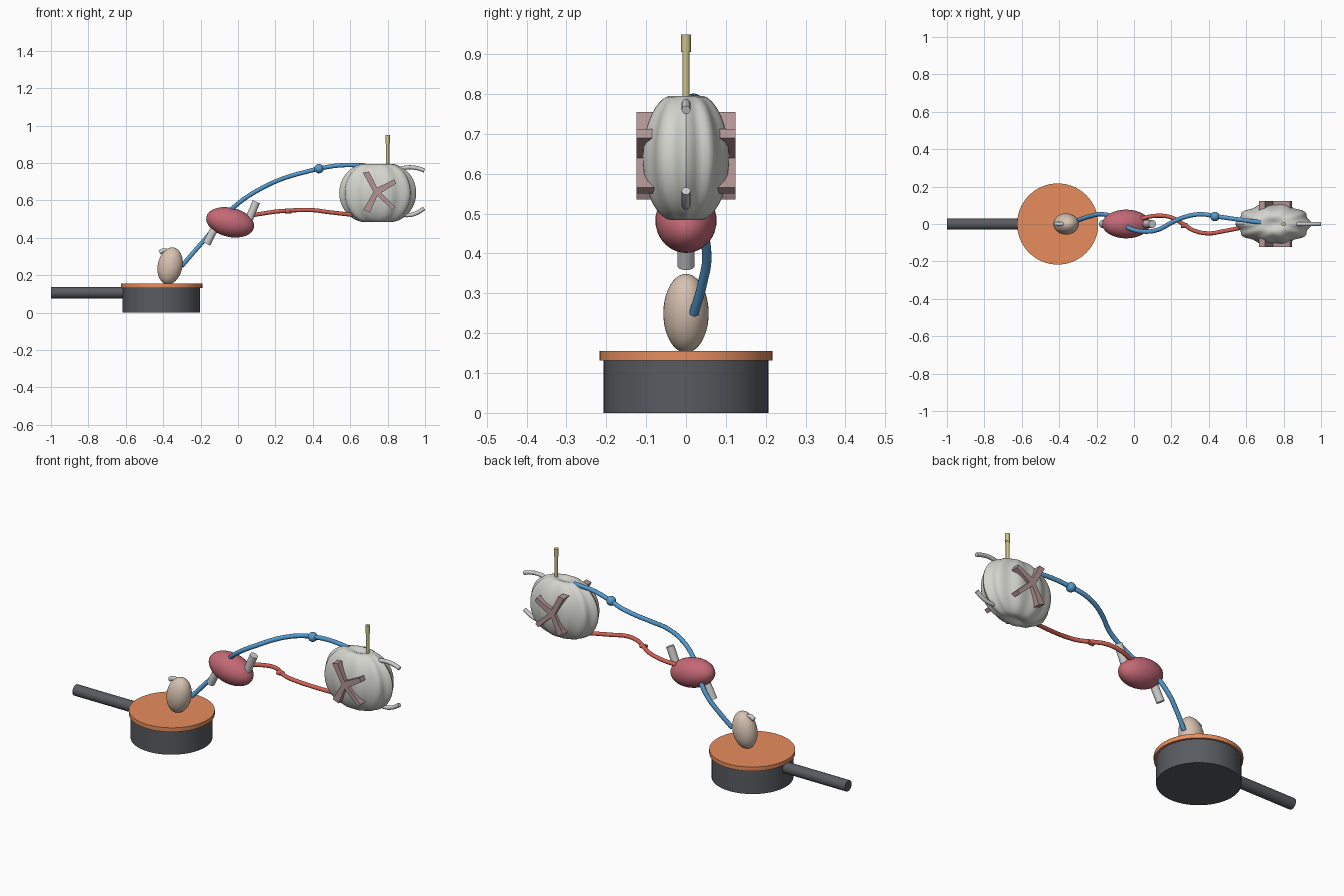
import bpy, bmesh, math
from mathutils import Vector

if "Cube" in bpy.data.objects:
    bpy.data.objects.remove(bpy.data.objects["Cube"])

def mat(name, c):
    m = bpy.data.materials.new(name)
    m.diffuse_color = (*c, 1)
    m.use_nodes = True
    m.node_tree.nodes["Principled BSDF"].inputs["Base Color"].default_value = m.diffuse_color
    return m

DARK = mat("dark_grey", (.10, .105, .12))
ORANGE = mat("orange", (.80, .27, .11))
TAN = mat("tan", (.68, .54, .44))
ROSE = mat("rose", (.55, .14, .18))
BLUE = mat("blue", (.09, .33, .63))
RED = mat("red", (.65, .12, .09))
WHITE = mat("off_white", (.66, .66, .62))
MAUVE = mat("mauve", (.44, .30, .29))
YELLOW = mat("yellow", (.62, .54, .24))

def finish(o, name, m, smooth=True):
    o.name = name
    if m:
        o.data.materials.append(m)
    if smooth:
        bpy.ops.object.select_all(action='DESELECT')
        o.select_set(True)
        bpy.context.view_layer.objects.active = o
        bpy.ops.object.shade_smooth_by_angle(angle=math.radians(35))
    return o

def rod(name, a, b, r, m, n=32):
    a, b = Vector(a), Vector(b)
    bpy.ops.mesh.primitive_cylinder_add(vertices=n, radius=r, depth=(b - a).length, location=(a + b) / 2)
    o = bpy.context.object
    o.rotation_euler = (b - a).to_track_quat('Z', 'Y').to_euler()
    return finish(o, name, m)

def ball(name, loc, radii, m, tilt=0):
    bpy.ops.mesh.primitive_uv_sphere_add(segments=32, ring_count=20, radius=1, location=loc, rotation=(0, math.radians(tilt), 0))
    o = bpy.context.object
    o.scale = radii
    return finish(o, name, m)

def tube(name, pts, r, m):
    cu = bpy.data.curves.new(name, 'CURVE')
    cu.dimensions = '3D'
    cu.bevel_depth, cu.bevel_resolution, cu.resolution_u = r, 4, 8
    cu.use_fill_caps = True
    s = cu.splines.new('BEZIER')
    s.bezier_points.add(len(pts) - 1)
    for p, co in zip(s.bezier_points, pts):
        p.co = co
        p.handle_left_type = p.handle_right_type = 'AUTO'
    o = bpy.data.objects.new(name, cu)
    bpy.context.collection.objects.link(o)
    cu.materials.append(m) if m else None
    return o

# Pan with lid and handle
rod("pan_base", (-.41, 0, 0), (-.41, 0, .132), .207, DARK, 64)
rod("pan_lid", (-.408, 0, .132), (-.408, 0, .155), .217, ORANGE, 64)
rod("pan_handle", (-1, 0, .107), (-.58, 0, .107), .03, DARK)

# Egg with small spout
ball("egg", (-.363, 0, .25), (.066, .057, .1), TAN, 12)
tube("egg_spout", [(-.42, 0, .322), (-.40, 0, .332), (-.365, 0, .325)], .012, None)

# Pod with two stub pipes
ball("pod", (-.042, 0, .483), (.13, .077, .078), ROSE, 13)
rod("pod_pipe_lower", (-.168, 0, .368), (-.12, 0, .46), .021, None)
rod("pod_pipe_upper", (.055, 0, .49), (.098, 0, .593), .021, None)

# Intertwined hoses
tube("blue_hose", [(-.30, .02, .25), (-.24, .04, .32), (-.17, .052, .40), (-.10, .03, .485),
                   (-.03, -.02, .557), (.05, -.04, .62), (.13, -.03, .667), (.21, .012, .705),
                   (.28, .04, .73), (.36, .052, .752), (.433, .042, .77), (.55, .025, .788),
                   (.68, .008, .787)], .012, BLUE)
ball("blue_joint", (.433, .04, .77), (.025, .025, .025), BLUE)
tube("red_hose", [(.04, .03, .515), (.12, .044, .528), (.20, .035, .54), (.26, .002, .545),
                  (.32, -.035, .548), (.40, -.05, .548), (.48, -.038, .538), (.62, -.01, .522)], .011, RED)
rod("red_clip", (.25, -.008, .543), (.285, -.008, .543), .013, RED, 16)

# Lobed body: sphere with meridian grooves and dimpled poles
bm = bmesh.new()
bmesh.ops.create_uvsphere(bm, u_segments=60, v_segments=32, radius=1)
for v in bm.verts:
    rho = math.hypot(v.co.x, v.co.y)
    th = math.atan2(v.co.y, v.co.x)
    k = 1 + .045 * math.cos(10 * th) * min(1, rho * 1.5)
    dip = .17 * math.exp(-(rho / .3) ** 2)
    v.co = (v.co.x * k * .197, v.co.y * k * .108, v.co.z * (1 - dip) * .172 * (1 + .08 * rho ** 2))
me = bpy.data.meshes.new("lobed_body")
bm.to_mesh(me)
bm.free()
body = bpy.data.objects.new("lobed_body", me)
bpy.context.collection.objects.link(body)
body.location = (.747, 0, .64)
finish(body, "lobed_body", WHITE)

# Four-armed star running through the body along y
star = [(.668, .748), (.70, .755), (.744, .668), (.835, .712), (.845, .69), (.765, .64),
        (.842, .565), (.825, .55), (.745, .625), (.705, .535), (.67, .55), (.725, .645)]
bm = bmesh.new()
face = bm.faces.new([bm.verts.new((x, -.124, z)) for x, z in star])
ext = bmesh.ops.extrude_face_region(bm, geom=[face])
bmesh.ops.translate(bm, vec=(0, .248, 0), verts=[g for g in ext['geom'] if isinstance(g, bmesh.types.BMVert)])
bmesh.ops.recalc_face_normals(bm, faces=bm.faces)
me = bpy.data.meshes.new("star")
bm.to_mesh(me)
bm.free()
o = bpy.data.objects.new("star", me)
bpy.context.collection.objects.link(o)
finish(o, "star", MAUVE, False)

# Antenna and outlet pipes
rod("antenna", (.80, 0, .77), (.80, 0, .91), .009, YELLOW, 16)
rod("antenna_cap", (.80, 0, .905), (.80, 0, .949), .012, YELLOW, 16)
tube("outlet_upper", [(.85, 0, .765), (.91, 0, .777), (.96, 0, .772), (.997, 0, .76)], .011, None)
tube("outlet_lower", [(.86, 0, .525), (.92, 0, .522), (.96, 0, .535), (.995, 0, .557)], .011, None)
